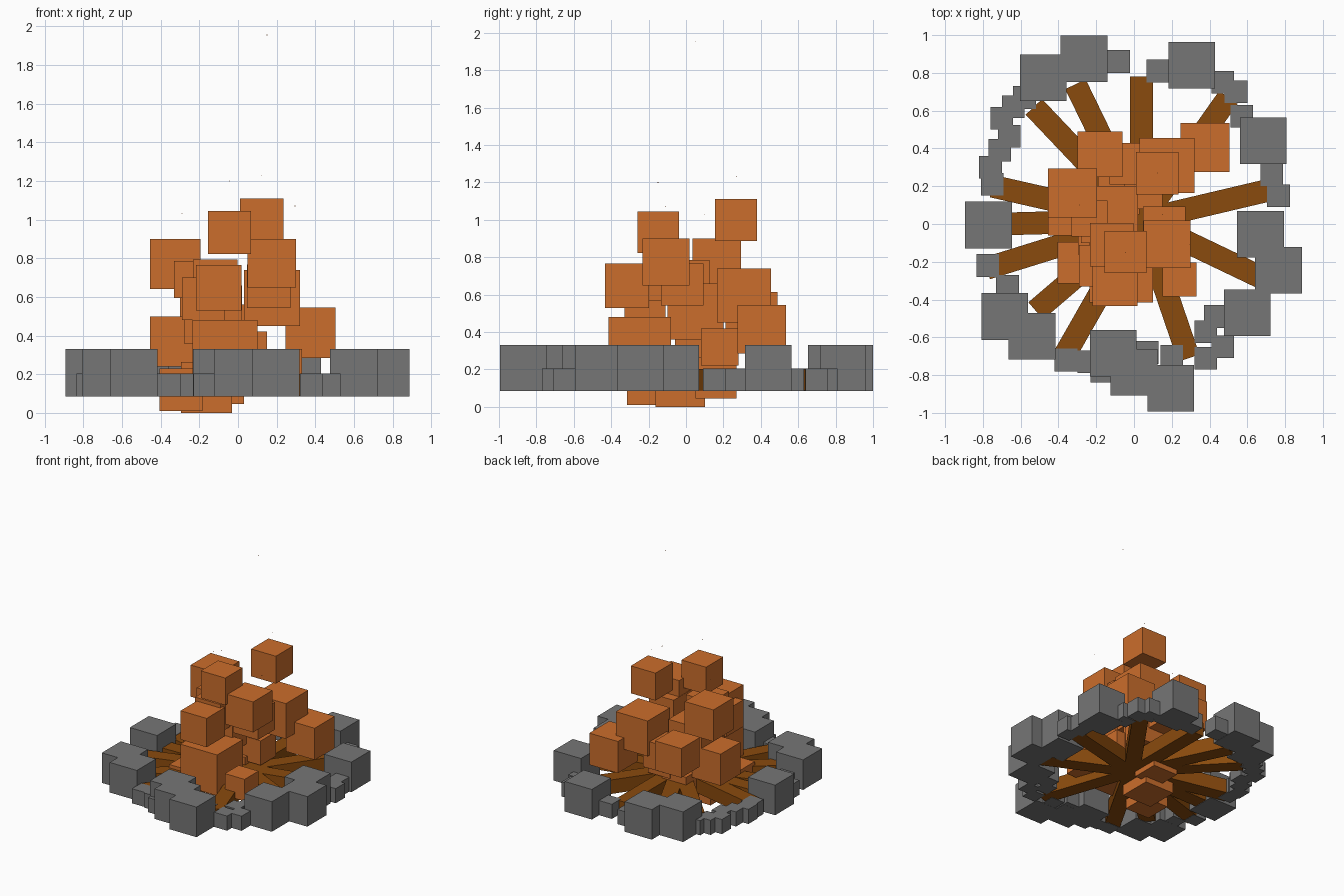
import bpy, bmesh, math
from mathutils import Matrix, Vector


def material(name, rgb):
    m = bpy.data.materials.new(name)
    m.diffuse_color = (*rgb, 1)
    return m


def block_object(name, mat, blocks):
    """One object from boxes given as (centre, size, turn about z)."""
    bm = bmesh.new()
    for centre, size, turn in blocks:
        matrix = (Matrix.Translation(Vector(centre)) @ Matrix.Rotation(turn, 4, 'Z')
                  @ Matrix.Diagonal((*size, 1)))
        bmesh.ops.create_cube(bm, size=1, matrix=matrix)
    me = bpy.data.meshes.new(name)
    bm.to_mesh(me)
    bm.free()
    me.materials.append(mat)
    ob = bpy.data.objects.new(name, me)
    bpy.context.collection.objects.link(ob)
    return ob


def cubes(rows):
    return [((x, y, z), (s, s, s), 0) for x, y, z, s in rows]


orange = material("flame orange", (0.60, 0.155, 0.025))
brown = material("wood brown", (0.255, 0.07, 0.004))
grey = material("stone grey", (0.18, 0.18, 0.18))

# Ring of large stones
GROUND = 0.085
large = [(-.48, .775), (-.265, .875), (.305, .84), (.685, .44), (-.77, -.005),
         (.67, -.055), (.765, -.245), (.60, -.47), (-.685, -.49), (-.54, -.595),
         (-.11, -.685), (.0, -.785), (.195, -.87)]
block_object("large_stones", grey,
             cubes([(x, y, GROUND + .123, .247) for x, y in large]))

# Small stones filling the gaps
small = [(-.08, .86), (.125, .81), (.47, .75), (.54, .70), (.57, .57),
         (.73, .26), (.765, .15), (.47, -.65), (.38, -.71), (.43, -.49),
         (.38, -.57), (-.36, -.72), (-.24, -.73), (-.17, -.78), (-.67, -.33),
         (-.775, -.22), (-.76, .30), (-.75, .21), (-.71, .39), (-.66, .465),
         (-.70, .56), (-.64, .62), (-.58, .67), (.07, -.68), (.20, -.70)]
block_object("small_stones", grey,
             cubes([(x, y, GROUND + .06, .12) for x, y in small]))

# Logs radiating from the middle
HUB = Vector((.04, .02))
tips = [(-.53, .62), (-.31, .74), (.04, .78), (.50, .67), (.76, .19), (.73, -.31),
        (.29, -.71), (-.37, -.70), (-.52, -.46), (-.78, -.235), (-.70, .0), (-.75, .20)]
logs = []
for tip in tips:
    run = Vector(tip) - HUB
    mid = HUB + run / 2
    logs.append(((mid.x, mid.y, .145), (run.length, .12, .115),
                 math.atan2(run.y, run.x)))
block_object("logs", brown, logs)

# Flame cubes, from the base up
block_object("lower_flames", orange, cubes([
    (-.295, -.205, .12, .22), (-.163, -.03, .132, .265), (-.08, .16, .155, .22),
    (.24, -.295, .24, .18), (.05, .18, .32, .2), (-.325, .07, .37, .26),
    (-.067, -.247, .313, .335), (.375, .405, .415, .26)]))
block_object("middle_flames", orange, cubes([
    (-.13, .05, .51, .30), (-.02, .32, .45, .22), (-.18, .37, .495, .24),
    (.175, .31, .595, .29), (-.18, -.22, .59, .22)]))
block_object("upper_flames", orange, cubes([
    (-.10, -.315, .648, .237), (-.118, -.11, .68, .23), (-.235, .03, .69, .19),
    (.16, -.02, .655, .225), (-.325, .165, .77, .26), (.175, -.107, .775, .25),
    (-.045, -.148, .933, .223), (.123, .268, .998, .225)]))

# Tiny rising sparks
block_object("sparks", orange, cubes([
    (.15, .05, 1.955, .004), (-.045, -.15, 1.20, .004), (.123, .27, 1.23, .004),
    (-.29, .10, 1.03, .004), (.295, -.11, 1.07, .004)]))
